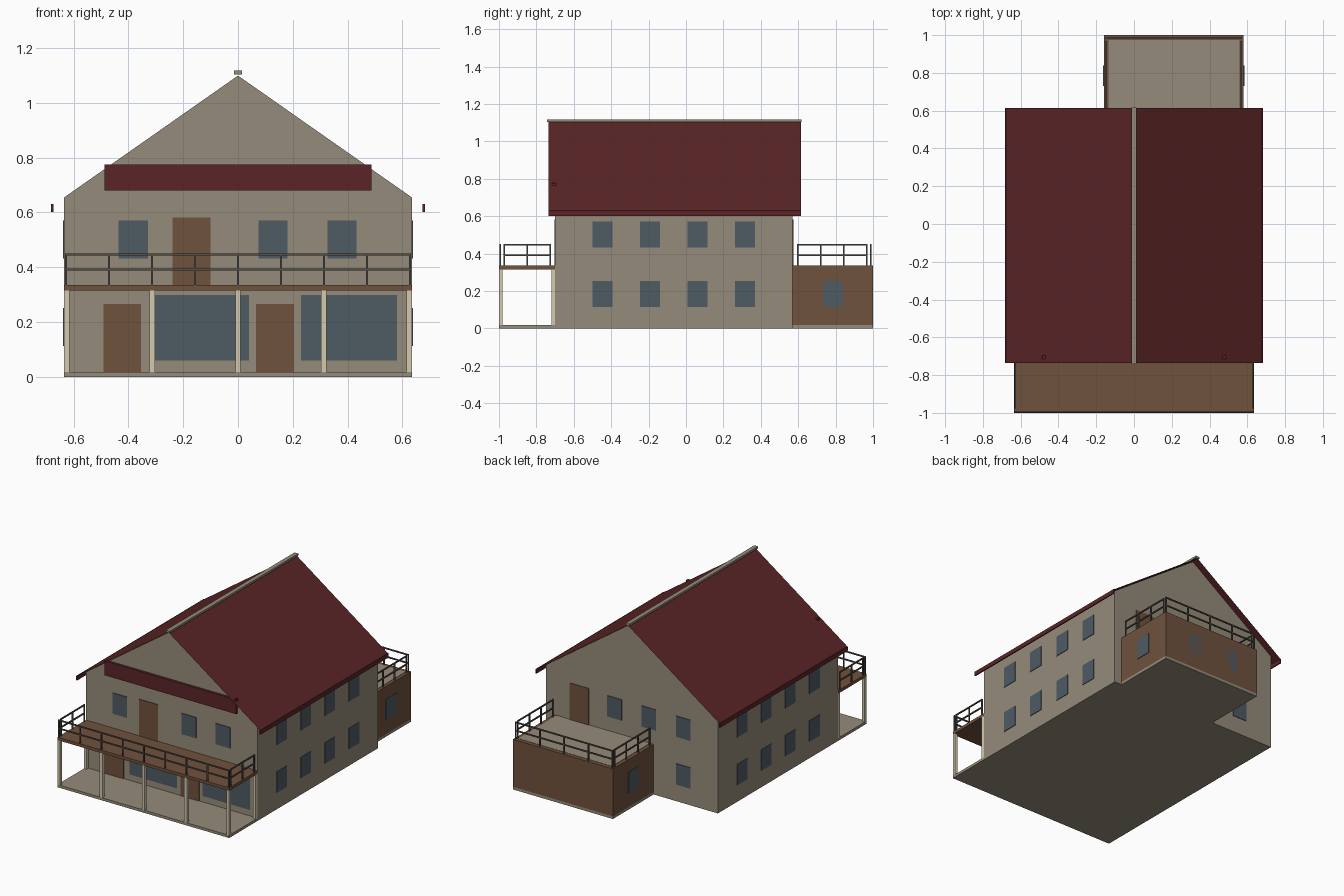
import bpy, bmesh
from mathutils import Matrix, Vector

cube = bpy.data.objects.get("Cube")
if cube:
    bpy.data.objects.remove(cube, do_unlink=True)


def material(name, rgb):
    m = bpy.data.materials.new(name)
    m.use_nodes = True
    m.diffuse_color = (*rgb, 1)
    m.node_tree.nodes["Principled BSDF"].inputs["Base Color"].default_value = (*rgb, 1)
    return m


WALL = material("beige plaster", (0.30, 0.26, 0.195))
RED = material("dark red roofing", (0.105, 0.018, 0.02))
BROWN = material("brown timber", (0.16, 0.084, 0.048))
GLASS = material("blue grey glass", (0.077, 0.103, 0.127))
CREAM = material("cream paint", (0.66, 0.59, 0.43))
IRON = material("dark grey iron", (0.09, 0.083, 0.068))


def finish(name, bm, mat):
    bmesh.ops.recalc_face_normals(bm, faces=bm.faces)
    mesh = bpy.data.meshes.new(name)
    bm.to_mesh(mesh)
    bm.free()
    mesh.materials.append(mat)
    ob = bpy.data.objects.new(name, mesh)
    bpy.context.collection.objects.link(ob)
    return ob


def add_box(bm, lo, hi):
    lo, hi = Vector(lo), Vector(hi)
    size = Matrix.Diagonal((*(hi - lo), 1))
    bmesh.ops.create_cube(bm, size=1, matrix=Matrix.Translation((lo + hi) / 2) @ size)


def box(name, lo, hi, mat):
    bm = bmesh.new()
    add_box(bm, lo, hi)
    return finish(name, bm, mat)


def panel(name, axis, wall, side, centre, width, z0, z1, mat):
    """Thin plate on a wall; axis is the wall's normal, side its sign."""
    a, b = sorted((wall - side * 0.003, wall + side * 0.004))
    c0, c1 = centre - width / 2, centre + width / 2
    if axis == "x":
        return box(name, (a, c0, z0), (b, c1, z1), mat)
    return box(name, (c0, a, z0), (c1, b, z1), mat)


def railing(name, start, end, count, z0=0.335, r=0.004):
    """Row of posts with a top rail and a middle rail."""
    bm = bmesh.new()
    s, e = Vector(start), Vector(end)
    for i in range(count):
        p = s.lerp(e, i / (count - 1))
        add_box(bm, (p.x - r, p.y - r, z0), (p.x + r, p.y + r, z0 + 0.112))
    for h in (0.057, 0.112):
        add_box(bm, (min(s.x, e.x) - r, min(s.y, e.y) - r, z0 + h - r),
                (max(s.x, e.x) + r, max(s.y, e.y) + r, z0 + h + r))
    return finish(name, bm, IRON)


HALF, FRONT, BACK = 0.635, -0.70, 0.57
EAVE, PEAK, DECK, BASE = 0.655, 1.10, 0.335, 0.018

# Foundation slabs
box("ground_slab", (-HALF, -1, 0), (HALF, BACK, BASE), WALL)
box("annex_slab", (-0.16, BACK, 0), (0.58, 1, BASE), WALL)

# Gabled main house
bm = bmesh.new()
outline = [(-HALF, BASE), (HALF, BASE), (HALF, EAVE), (0, PEAK), (-HALF, EAVE)]
face = bm.faces.new([bm.verts.new((x, FRONT, z)) for x, z in outline])
ext = bmesh.ops.extrude_face_region(bm, geom=[face])
moved = [v for v in ext["geom"] if isinstance(v, bmesh.types.BMVert)]
bmesh.ops.translate(bm, vec=(0, BACK - FRONT, 0), verts=moved)
if not face.is_valid or len(bm.faces) < 7:
    bm.faces.new([v for v in bm.verts if v not in moved])
finish("house_walls", bm, WALL)

# Roof sheets, eave boards and ridge cap
slope = (PEAK - EAVE) / HALF
R0, R1, RX = -0.735, 0.615, 0.68
for side, tag in ((1, "left"), (-1, "right")):
    bm = bmesh.new()
    top, low = PEAK + 0.005, PEAK + 0.005 - slope * RX
    bm.faces.new([bm.verts.new(p) for p in (
        (0, R0, top), (side * RX, R0, low), (side * RX, R1, low), (0, R1, top))])
    roof = finish(tag + "_roof", bm, RED)
    if roof.data.polygons[0].normal.z < 0:
        roof.data.flip_normals()
    x0, x1 = sorted((side * 0.674, side * 0.682))
    box(tag + "_eave_board", (x0, R0, 0.602), (x1, R1, low + 0.002), RED)
box("ridge_cap", (-0.014, -0.742, 1.104), (0.014, 0.617, 1.118), WALL)

# Red band across the front gable
box("gable_band", (-0.487, -0.716, 0.68), (0.487, -0.695, 0.776), RED)

# Front balcony and its posts
box("balcony_deck", (-HALF, -1, 0.315), (HALF, FRONT, DECK), BROWN)
for i in range(5):
    x = -0.625 + i * 0.3125
    box("porch_post", (x - 0.01, -1, BASE), (x + 0.01, -0.98, 0.315), CREAM)
for x in (-0.625, 0.625):
    box("wall_post", (x - 0.01, -0.72, BASE), (x + 0.01, FRONT, 0.315), CREAM)
railing("balcony_front_rail", (-0.628, -0.993, 0), (0.628, -0.993, 0), 9)
for x in (-0.628, 0.628):
    railing("balcony_side_rail", (x, -0.973, 0), (x, -0.727, 0), 3)

# Rear annex with a roof terrace
box("annex_walls", (-0.16, BACK, BASE), (0.58, 1, DECK), BROWN)
box("terrace_floor", (-0.135, BACK, DECK - 0.01), (0.558, 0.975, DECK + 0.002), WALL)
railing("terrace_back_rail", (-0.148, 0.987, 0), (0.568, 0.987, 0), 5)
for x in (-0.148, 0.568):
    railing("terrace_side_rail", (x, 0.597, 0), (x, 0.966, 0), 4)

# Windows
W = 0.107
LOW, HIGH = (0.113, 0.252), (0.432, 0.571)
for side in (1, -1):
    for i in range(4):
        for zs in (LOW, HIGH):
            panel("side_window", "x", side * HALF, side, -0.447 + i * 0.254, W, *zs, GLASS)
for x in (-0.383, 0.128, 0.38):
    panel("front_window", "y", FRONT, -1, x, W, *HIGH, GLASS)
for x in (-0.38, -0.125, 0.128):
    panel("back_window", "y", BACK, 1, x, W, *HIGH, GLASS)
panel("back_lower_window", "y", BACK, 1, -0.38, W, *LOW, GLASS)
for x in (-0.135, 0.405):
    panel("shop_window", "y", FRONT, -1, x, 0.35, 0.06, 0.298, GLASS)
for x in (0.06, 0.335):
    panel("annex_back_window", "y", 1 - 0.004, 1, x, W, *LOW, GLASS)
for x, side in ((0.58, 1), (-0.16, -1)):
    panel("annex_side_window", "x", x, side, 0.785, W, *LOW, GLASS)

# Doors
for x in (-0.423, 0.135):
    panel("front_door", "y", FRONT, -1, x, 0.138, BASE, 0.265, BROWN)
panel("balcony_door", "y", FRONT, -1, -0.17, 0.14, DECK, 0.581, BROWN)
panel("terrace_door", "y", BACK, 1, 0.39, 0.14, DECK, 0.581, BROWN)
